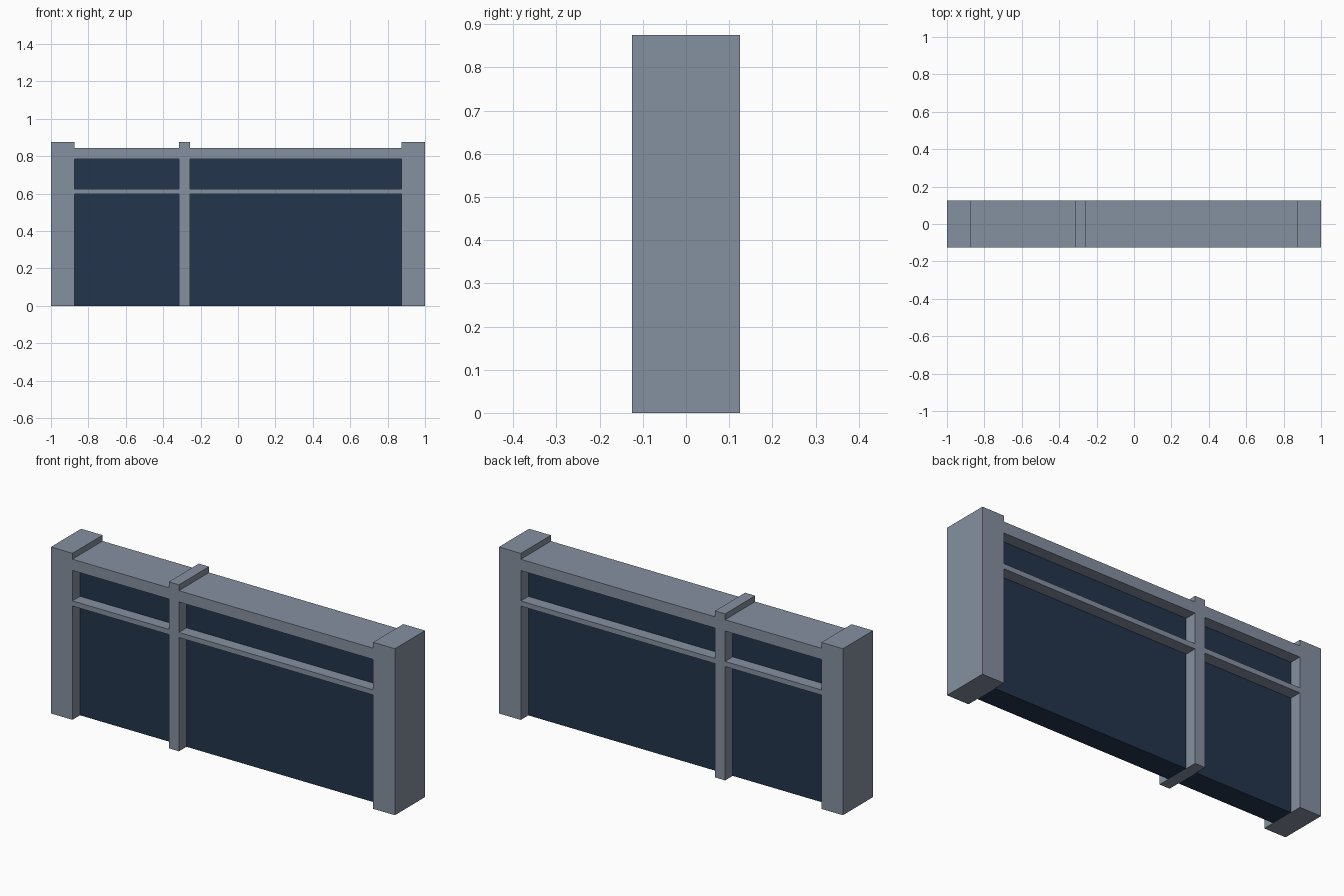
import bpy

if "Cube" in bpy.data.objects:
    bpy.data.objects.remove(bpy.data.objects["Cube"])


def material(name, rgb):
    m = bpy.data.materials.new(name)
    m.diffuse_color = (*rgb, 1.0)
    m.use_nodes = True
    m.node_tree.nodes["Principled BSDF"].inputs["Base Color"].default_value = m.diffuse_color
    return m


FRAME = material("grey_blue_frame", (0.235, 0.28, 0.35))
GLASS = material("dark_navy_glass", (0.017, 0.036, 0.074))


def box(name, x0, x1, z0, z1, half_depth, mat):
    """Axis-aligned box centred on y = 0."""
    bpy.ops.mesh.primitive_cube_add(size=1, location=((x0 + x1) / 2, 0, (z0 + z1) / 2))
    ob = bpy.context.object
    ob.name = name
    ob.scale = (x1 - x0, 2 * half_depth, z1 - z0)
    bpy.ops.object.transform_apply(location=False, rotation=False, scale=True)
    ob.data.materials.append(mat)
    return ob


DEPTH = 0.125        # half depth of the frame
PANE = 0.0625        # half depth of the recessed glass
TOP = 0.875

# Posts stand slightly above the top beam
posts = {
    "left_post": (-1.0, -0.875),
    "middle_post": (-0.315, -0.256),
    "right_post": (0.873, 1.0),
}
for name, (x0, x1) in posts.items():
    box(name, x0, x1, 0, TOP, DEPTH, FRAME)

# Each bay between posts: top beam, transom bar, upper and lower glass
edges = list(posts.values())
for side, a, b in zip(("left", "right"), edges, edges[1:]):
    x0, x1 = a[1], b[0]
    box(side + "_top_beam", x0, x1, 0.785, 0.844, DEPTH, FRAME)
    box(side + "_transom", x0, x1, 0.598, 0.625, DEPTH, FRAME)
    box(side + "_upper_glass", x0, x1, 0.625, 0.785, PANE, GLASS)
    box(side + "_lower_glass", x0, x1, 0, 0.598, PANE, GLASS)
